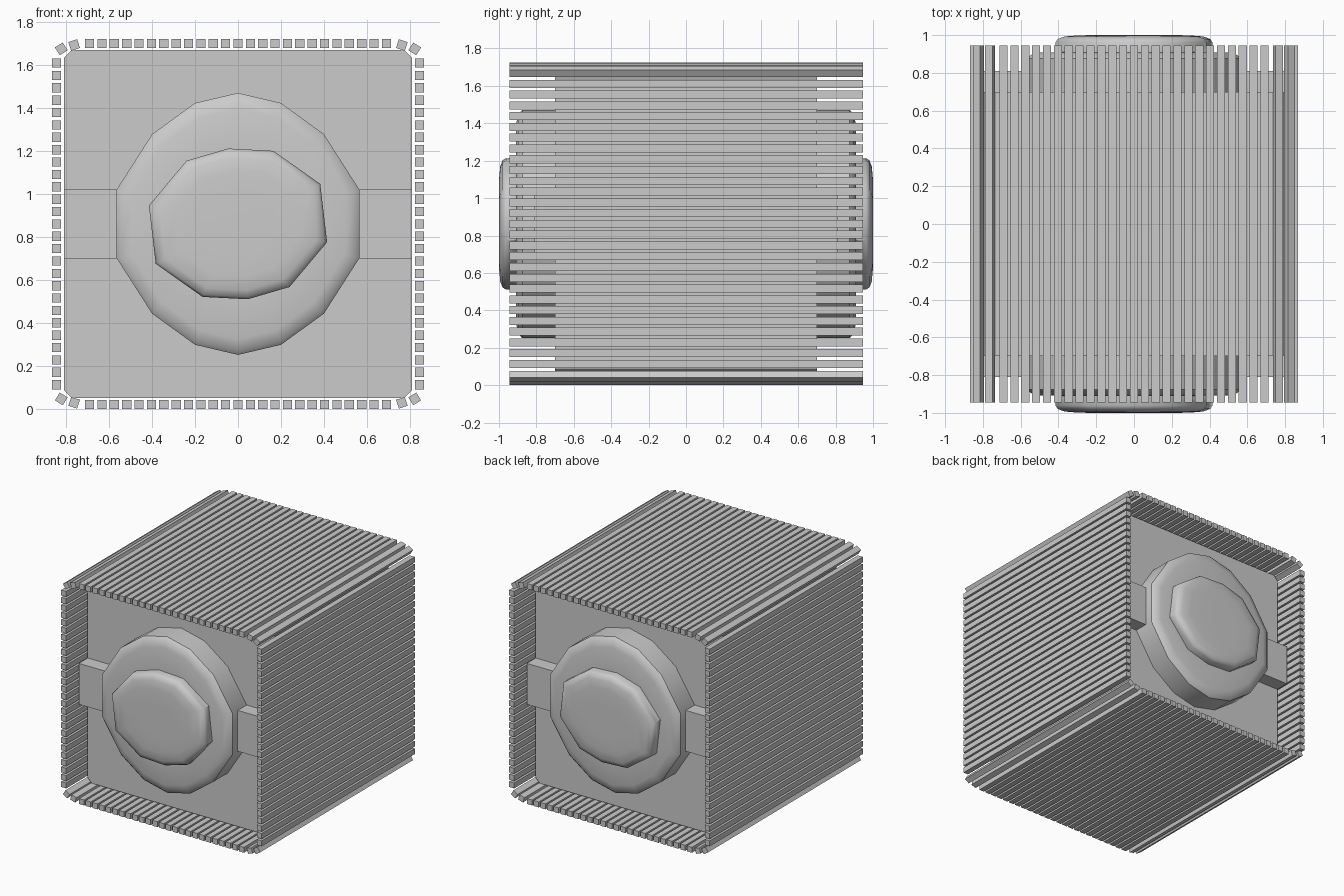
import bpy, bmesh, math
from mathutils import Matrix, Vector

if "Cube" in bpy.data.objects:
    bpy.data.objects.remove(bpy.data.objects["Cube"])

ZC = 0.862      # height of the centre axis


def finish(name, bm, smooth=False):
    bmesh.ops.recalc_face_normals(bm, faces=bm.faces[:])
    me = bpy.data.meshes.new(name)
    bm.to_mesh(me)
    bm.free()
    ob = bpy.data.objects.new(name, me)
    bpy.context.collection.objects.link(ob)
    if smooth:
        bpy.ops.object.select_all(action='DESELECT')
        ob.select_set(True)
        bpy.context.view_layer.objects.active = ob
        bpy.ops.object.shade_smooth_by_angle(angle=math.radians(42))
    return ob


def add_box(bm, center, size, roll=0):
    m = (Matrix.Translation(center) @ Matrix.Rotation(math.radians(roll), 4, 'Y')
         @ Matrix.Diagonal((*size, 1)))
    return bmesh.ops.create_cube(bm, size=1, matrix=m)['verts']


def loft(name, outline, rings, side):
    """Stack scaled copies of an (x, z) outline along y and cap both ends."""
    bm = bmesh.new()
    loops = [[bm.verts.new((x * s, side * y, ZC + z * s)) for x, z in outline]
             for s, y in rings]
    n = len(outline)
    for a, b in zip(loops, loops[1:]):
        for i in range(n):
            j = (i + 1) % n
            bm.faces.new((a[i], a[j], b[j], b[i]))
    bm.faces.new(loops[0])
    bm.faces.new(loops[-1])
    return finish(name, bm, True)


# core block with small chamfers along its length
bm = bmesh.new()
add_box(bm, (0, 0, ZC), (1.62, 1.40, 1.62))
long_edges = [e for e in bm.edges
              if abs(e.verts[0].co.y - e.verts[1].co.y) > 1]
bmesh.ops.bevel(bm, geom=long_edges, offset=0.035, segments=1, affect='EDGES')
finish("core_block", bm)

# slats around the core
PITCH, THICK, LENGTH, R = 0.0576, 0.043, 1.89, 0.8405
bm = bmesh.new()
size = (THICK, LENGTH, THICK)
for s in (-1, 1):
    for i in range(-12, 13):
        add_box(bm, (i * PITCH, 0, ZC + s * R), size)
    for i in range(-13, 14):
        add_box(bm, (s * (R + 0.005), 0, ZC + i * PITCH), size)
    # turned slats at the corners
    for t in (-1, 1):
        add_box(bm, (s * 0.763, 0, ZC + t * 0.833), size, s * t * 18)
        add_box(bm, (s * 0.823, 0, ZC + t * 0.815), size, s * t * 32)
finish("slats", bm)

# outlines of the end discs
quarter = [(0, 0.61), (0.2, 0.563), (0.4, 0.418), (0.565, 0.16)]
right = quarter + [(x, -z) for x, z in reversed(quarter)]
big = right + [(-x, z) for x, z in reversed(right[1:-1])]
half = [(-0.045, 0.351), (0.165, 0.34), (0.383, 0.186), (0.415, -0.085),
        (0.24, -0.294)]
small = half + [(-x, -z) for x, z in half]

for side, label in ((-1, "front"), (1, "back")):
    # cross bar
    bm = bmesh.new()
    add_box(bm, (0, side * 0.75, ZC), (1.62, 0.12, 0.32))
    finish(label + "_cross_bar", bm)
    # large disc and raised cap
    loft(label + "_disc", big,
         [(1, 0.69), (1, 0.875), (0.965, 0.895), (0.88, 0.908), (0.6, 0.91)], side)
    loft(label + "_cap", small,
         [(1, 0.90), (1, 0.962), (0.97, 0.98), (0.88, 0.993), (0.7, 0.999),
          (0.4, 1.0)], side)
